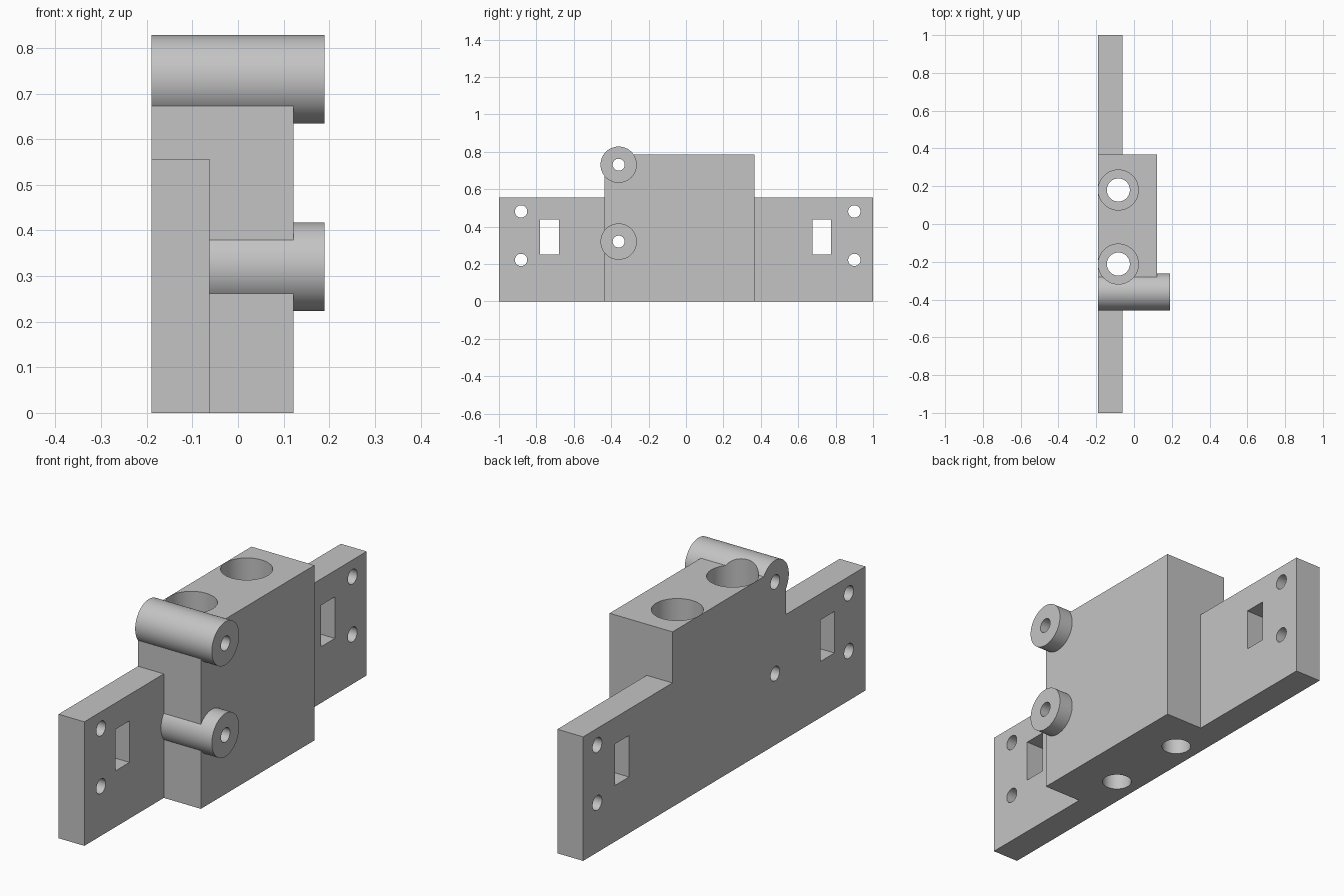
import bpy
import math
from mathutils import Vector

cube = bpy.data.objects.get("Cube")
if cube:
    bpy.data.objects.remove(cube, do_unlink=True)

grey = bpy.data.materials.new("light grey")
grey.use_nodes = True
GREY = (0.55, 0.55, 0.55, 1)
grey.diffuse_color = GREY
grey.node_tree.nodes["Principled BSDF"].inputs["Base Color"].default_value = GREY


def finish(obj, name):
    obj.name = name
    obj.data.materials.append(grey)
    bpy.ops.object.transform_apply(location=True, rotation=True, scale=True)
    return obj


def box(name, low, high):
    low, high = Vector(low), Vector(high)
    bpy.ops.mesh.primitive_cube_add(size=1, location=(low + high) / 2)
    obj = bpy.context.object
    obj.scale = high - low
    return finish(obj, name)


def rod(name, axis, centre, radius, start, end, sides=64):
    """Cylinder along x or z; centre holds the other two coordinates."""
    mid = (start + end) / 2
    if axis == "x":
        loc, rot = (mid, *centre), (0, math.pi / 2, 0)
    else:
        loc, rot = (*centre, mid), (0, 0, 0)
    bpy.ops.mesh.primitive_cylinder_add(vertices=sides, radius=radius,
                                        depth=end - start, location=loc, rotation=rot)
    return finish(bpy.context.object, name)


def combine(target, tool, operation):
    mod = target.modifiers.new(operation.lower(), "BOOLEAN")
    mod.operation = operation
    mod.solver = "EXACT"
    mod.object = tool
    bpy.ops.object.select_all(action="DESELECT")
    bpy.context.view_layer.objects.active = target
    target.select_set(True)
    bpy.ops.object.modifier_apply(modifier=mod.name)
    bpy.data.objects.remove(tool, do_unlink=True)


BACK, PLATE, FACE, BOSS = -0.19, -0.062, 0.122, 0.19
BOSS_Y, BOSS_Z = -0.36, (0.32, 0.731)

# Mounting plate with the thick central block
body = box("bearing_bracket", (BACK, -1, 0), (PLATE, 1, 0.556))
combine(body, box("block", (BACK, -0.437, 0), (FACE, 0.367, 0.785)), "UNION")

# Two horizontal bosses along one edge of the block
for z in BOSS_Z:
    combine(body, rod("boss", "x", (BOSS_Y, z), 0.097, BACK, BOSS), "UNION")

# Vertical counterbored holes
for y in (0.18, -0.212):
    combine(body, rod("bore", "z", (-0.083, y), 0.106, 0.08, 1), "DIFFERENCE")
    combine(body, rod("rod_hole", "z", (-0.083, y), 0.061, -0.1, 0.2), "DIFFERENCE")

# Screw holes through the bosses
for z in BOSS_Z:
    combine(body, rod("boss_hole", "x", (BOSS_Y, z), 0.032, -0.4, 0.4, 32), "DIFFERENCE")

# Screw holes and rectangular slots in both plate ends
for hole_y, slot_y in ((-0.882, -0.73), (0.9, 0.725)):
    for z in (0.222, 0.481):
        combine(body, rod("plate_hole", "x", (hole_y, z), 0.033, -0.4, 0.4, 32), "DIFFERENCE")
    combine(body, box("slot", (-0.4, slot_y - 0.05, 0.252), (0.4, slot_y + 0.05, 0.438)),
            "DIFFERENCE")

# One material, smooth rounds with sharp edges
body.data.materials.clear()
body.data.materials.append(grey)
bpy.ops.object.select_all(action="DESELECT")
bpy.context.view_layer.objects.active = body
body.select_set(True)
bpy.ops.object.shade_smooth_by_angle(angle=math.radians(30))
